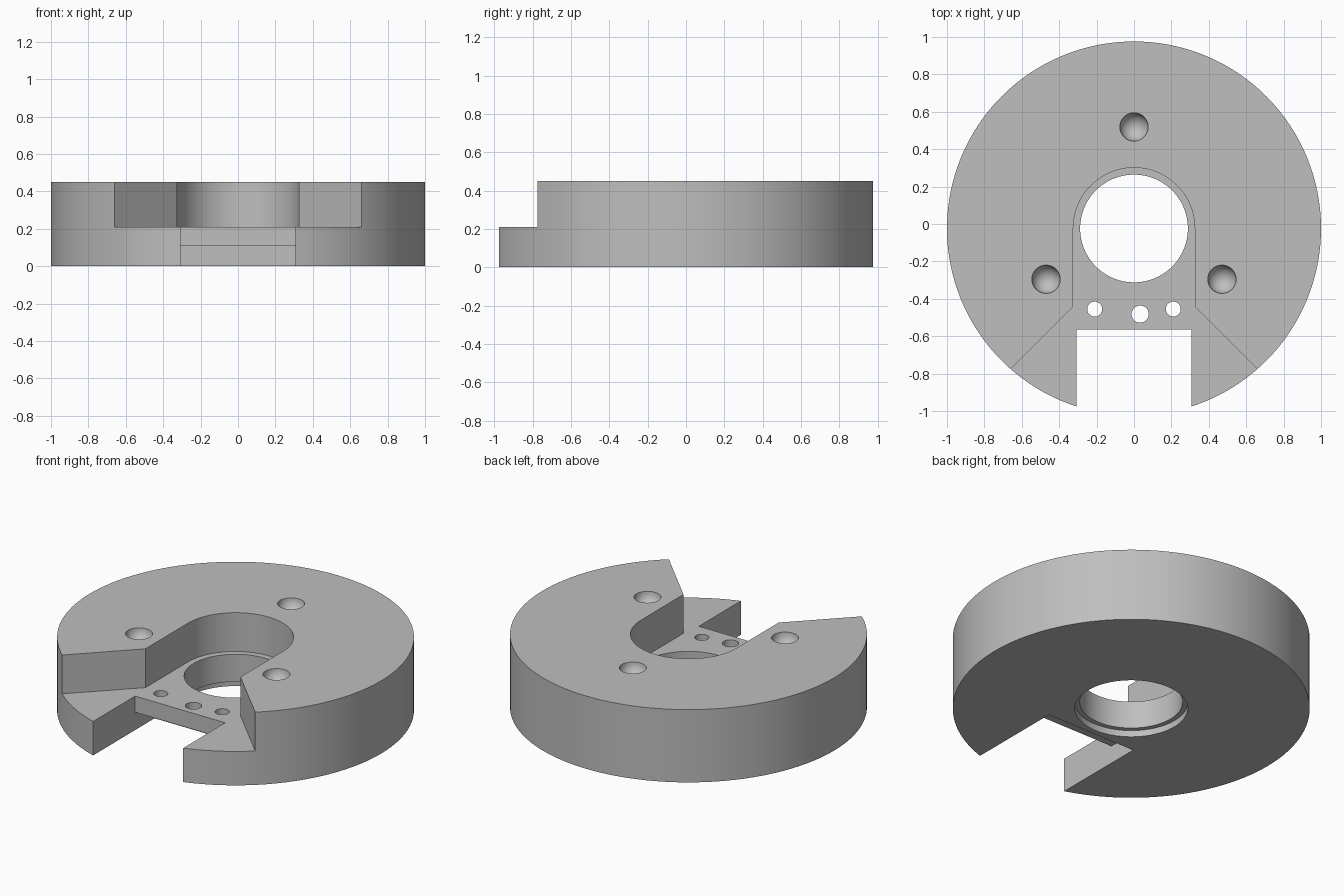
import bpy, bmesh, math
from mathutils import Matrix

if "Cube" in bpy.data.objects:
    bpy.data.objects.remove(bpy.data.objects["Cube"])

CY = -0.024      # centre of the disc and bore in y
HEIGHT = 0.45
LEDGE = 0.21     # floor height of the upper pocket


def finish(name, bm):
    bmesh.ops.recalc_face_normals(bm, faces=bm.faces)
    mesh = bpy.data.meshes.new(name)
    bm.to_mesh(mesh)
    bm.free()
    ob = bpy.data.objects.new(name, mesh)
    bpy.context.collection.objects.link(ob)
    return ob


def prism(name, points, offset):
    """Extrude a closed 3D outline along an offset vector."""
    bm = bmesh.new()
    face = bm.faces.new([bm.verts.new(p) for p in points])
    ext = bmesh.ops.extrude_face_region(bm, geom=[face])
    verts = [v for v in ext["geom"] if isinstance(v, bmesh.types.BMVert)]
    bmesh.ops.translate(bm, verts=verts, vec=offset)
    return finish(name, bm)


def arc(x, y, r, a0, a1, n, z):
    return [(x + r * math.cos(math.radians(a0 + (a1 - a0) * i / n)),
             y + r * math.sin(math.radians(a0 + (a1 - a0) * i / n)), z)
            for i in range(n + 1)]


def cylinder(name, x, y, r, z0, z1, n):
    return prism(name, arc(x, y, r, 0, 360, n, z0)[:-1], (0, 0, z1 - z0))


def dimple(name, x, y, r):
    bm = bmesh.new()
    bmesh.ops.create_uvsphere(bm, u_segments=32, v_segments=16, radius=r,
                              matrix=Matrix.Translation((x, y, HEIGHT + 0.001)))
    return finish(name, bm)


# main disc
body = cylinder("ring_body", 0, CY, 1.0, 0, HEIGHT, 128)
cutters = []

# upper pocket: round back, straight sides, flared mouth
pocket = arc(0, CY, 0.325, 0, 180, 48, LEDGE)
pocket += [(-0.325, -0.44, LEDGE), (-1.325, -1.44, LEDGE),
           (1.325, -1.44, LEDGE), (0.325, -0.44, LEDGE)]
cutters.append(prism("pocket_cutter", pocket, (0, 0, 0.5)))

# front notch with a recess running under the thin shelf
notch = [(-1.2, -0.1), (-0.375, -0.1), (-0.375, 0.11),
         (-0.565, 0.11), (-0.565, 0.6), (-1.2, 0.6)]
cutters.append(prism("notch_cutter", [(-0.308, y, z) for y, z in notch], (0.616, 0, 0)))

# central bore and the shallow counterbore below it
cutters.append(cylinder("bore_cutter", 0, CY, 0.288, -0.1, 0.6, 96))
cutters.append(cylinder("counterbore_cutter", 0, CY, 0.317, -0.1, 0.04, 96))

# small holes through the shelf
for x, y, r in [(-0.21, -0.455, 0.04), (0.033, -0.482, 0.046), (0.21, -0.455, 0.04)]:
    cutters.append(cylinder("shelf_hole_cutter", x, y, r, -0.1, 0.4, 32))

# three round dimples on the top face
for a in (90, 210, 330):
    x, y = 0.543 * math.cos(math.radians(a)), CY + 0.543 * math.sin(math.radians(a))
    cutters.append(dimple("dimple_cutter", x, y, 0.076))

# cut everything and bake the result
for c in cutters:
    mod = body.modifiers.new(c.name, "BOOLEAN")
    mod.operation = "DIFFERENCE"
    mod.solver = "EXACT"
    mod.object = c
bpy.context.view_layer.update()
graph = bpy.context.evaluated_depsgraph_get()
baked = bpy.data.meshes.new_from_object(body.evaluated_get(graph))
body.modifiers.clear()
body.data = baked
for c in cutters:
    bpy.data.objects.remove(c)

# single grey colour
grey = bpy.data.materials.new("grey")
grey.diffuse_color = (0.52, 0.52, 0.52, 1)
grey.use_nodes = True
grey.node_tree.nodes["Principled BSDF"].inputs["Base Color"].default_value = grey.diffuse_color
body.data.materials.clear()
body.data.materials.append(grey)

# smooth round walls, keep crisp edges
bpy.ops.object.select_all(action="DESELECT")
body.select_set(True)
bpy.context.view_layer.objects.active = body
bpy.ops.object.shade_smooth_by_angle(angle=math.radians(30))
